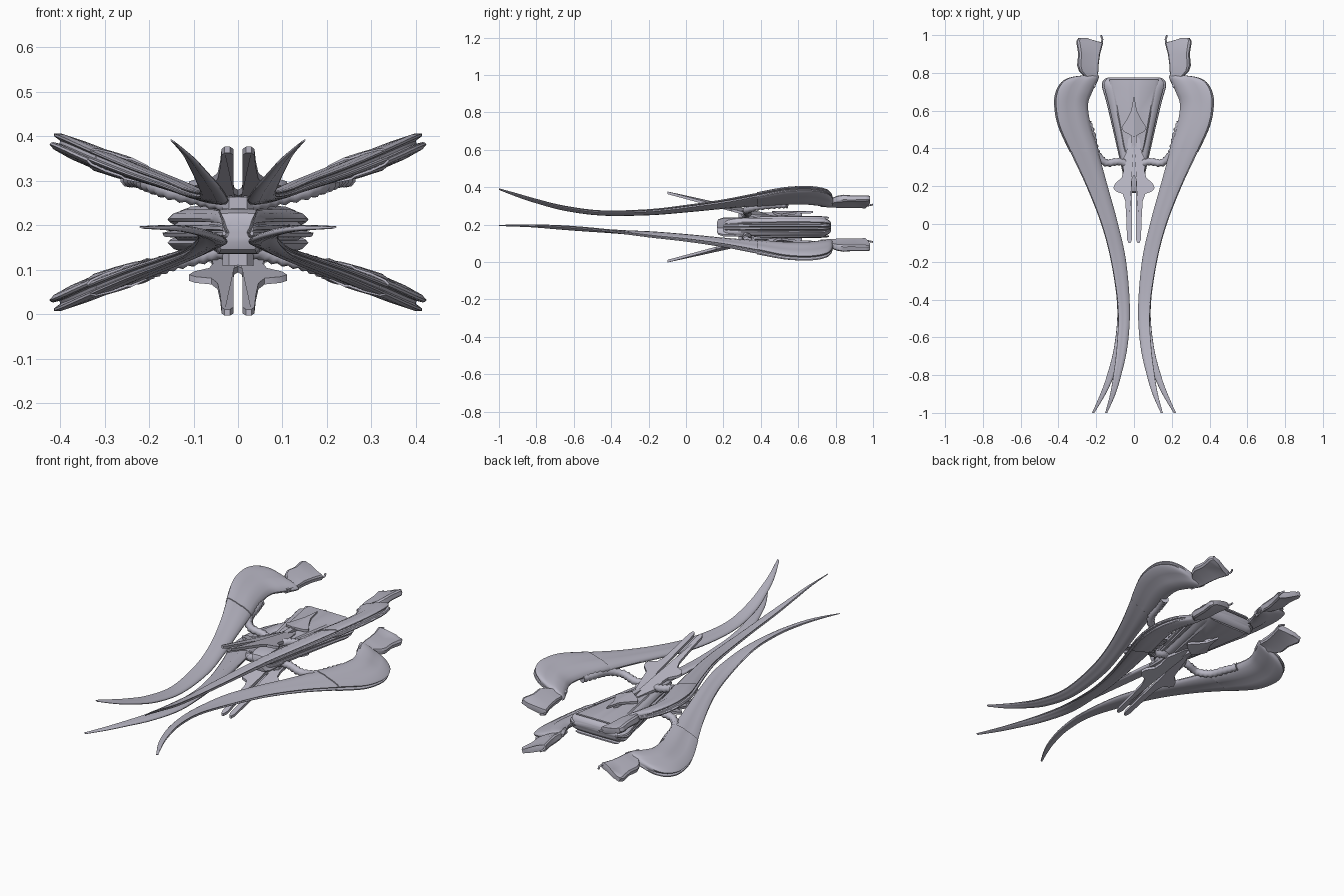
import bpy, bmesh
from mathutils import Vector

cube = bpy.data.objects.get("Cube")
if cube:
    bpy.data.objects.remove(cube)

metal = bpy.data.materials.new("pale_violet_grey")
metal.use_nodes = True
COLOUR = (0.48, 0.47, 0.55, 1)
metal.diffuse_color = COLOUR
metal.node_tree.nodes["Principled BSDF"].inputs["Base Color"].default_value = COLOUR

ARM_MID = 0.207   # height of the mirror plane of the arms
HULL_MID = 0.187  # height of the mirror plane of the hull


def finish(bm, name, mirror=False, angle=0.6):
    bmesh.ops.recalc_face_normals(bm, faces=bm.faces)
    mesh = bpy.data.meshes.new(name)
    bm.to_mesh(mesh)
    bm.free()
    mesh.materials.append(metal)
    ob = bpy.data.objects.new(name, mesh)
    bpy.context.collection.objects.link(ob)
    bpy.ops.object.select_all(action="DESELECT")
    ob.select_set(True)
    bpy.context.view_layer.objects.active = ob
    bpy.ops.object.shade_smooth_by_angle(angle=angle)
    if mirror:
        ob.modifiers.new("both_sides", "MIRROR").use_mirror_merge = False
    return ob


def smooth(rows, steps=5):
    """Catmull-Rom interpolation through rows of numbers."""
    rows = [Vector(r) for r in rows]
    pts = [rows[0]] + rows + [rows[-1]]
    out = []
    for a, b, c, d in zip(pts, pts[1:], pts[2:], pts[3:]):
        for i in range(steps):
            t = i / steps
            out.append(0.5 * (2 * b + (c - a) * t + (2 * a - 5 * b + 4 * c - d) * t * t
                              + (3 * b - a - 3 * c + d) * t ** 3))
    return out + [rows[-1]]


def loft(name, stations, profile, mirror=True):
    """Skin a (u, v) profile over stations of y, inner x z, outer x z, thickness."""
    bm = bmesh.new()
    rings = []
    for y, xi, zi, xo, zo, t in stations:
        across = Vector((xo - xi, 0, zo - zi))
        normal = Vector((-across.z, 0, across.x)).normalized() * t / 2
        rings.append([bm.verts.new(Vector((xi, y, zi)) + across * u + normal * v)
                      for u, v in profile])
    for r, s in zip(rings, rings[1:]):
        for i in range(len(r)):
            j = (i + 1) % len(r)
            bm.faces.new((r[i], r[j], s[j], s[i]))
    bm.faces.new(rings[0])
    bm.faces.new(rings[-1])
    return finish(bm, name, mirror)


def flip(rows, mid=ARM_MID):
    return [(y, xi, 2 * mid - zi, xo, 2 * mid - zo, t) for y, xi, zi, xo, zo, t in rows]


def fold(top):
    return top + [(u, -v) for u, v in reversed(top)]


def widen(half):
    """Turn a right half (x, v), listed top to bottom, into a full profile."""
    return [(0.5 + x / 2, v) for x, v in half] + [(0.5 - x / 2, v) for x, v in reversed(half)]


# Long swept arms: a flat blade with a ridge and a grooved outer edge
BLADE = fold([(0, .15), (.04, .5), (.15, .8), (.4, 1), (.46, .88), (.7, .9),
              (.93, .75), (1, .5), (.99, .3), (.9, .15)])
rear = [
    (-.2, .042, .256, .12, .275, .024),
    (0, .085, .273, .172, .296, .03),
    (.2, .14, .293, .25, .324, .036),
    (.38, .19, .307, .333, .358, .042),
    (.52, .232, .315, .395, .386, .042),
    (.63, .248, .316, .415, .394, .042),
    (.7, .225, .31, .407, .39, .042),
    (.75, .2, .303, .378, .378, .04),
    (.775, .19, .302, .335, .36, .034),
    (.785, .188, .302, .28, .34, .02),
]
upper_front = [
    (-1, .142, .386, .152, .393, .004),
    (-.9, .098, .348, .125, .364, .01),
    (-.8, .068, .316, .108, .334, .014),
    (-.65, .035, .278, .09, .296, .018),
    (-.45, .022, .253, .084, .27, .02),
]
lower_front = [
    (-1, .21, .193, .222, .197, .004),
    (-.9, .15, .192, .178, .197, .01),
    (-.8, .105, .188, .142, .196, .014),
    (-.65, .055, .176, .104, .19, .018),
    (-.45, .024, .164, .088, .172, .02),
]
arms = {"upper": smooth(upper_front + rear), "lower": smooth(lower_front + flip(rear))}
for level, rows in arms.items():
    loft(level + "_arm", rows, BLADE)
    # Thicker shell over the broad rear of the arm
    shell = [(y, xi - .003, zi, xo + .003, zo, t * 1.25)
             for y, xi, zi, xo, zo, t in rows if y > .37]
    loft(level + "_arm_shell", shell, BLADE)

# Flared nozzles behind the arms
NOZZLE = fold([(0, .6), (.06, 1), (.5, .8), (.92, 1), (1, .6)])
nozzle = [
    (.72, .21, .306, .26, .328, .03),
    (.77, .2, .304, .25, .328, .03),
    (.81, .192, .304, .288, .34, .036),
    (.84, .192, .304, .297, .344, .04),
    (.9, .183, .303, .292, .342, .034),
    (.96, .166, .3, .302, .344, .034),
    (.968, .2, .308, .302, .344, .032),
    (.985, .255, .328, .292, .342, .026),
]
for level, rows in (("upper", nozzle), ("lower", flip(nozzle))):
    loft(level + "_nozzle", rows, NOZZLE)


def tube(name, points, radius, ribs):
    data = bpy.data.curves.new(name, "CURVE")
    data.dimensions = "3D"
    data.bevel_depth = radius
    data.bevel_resolution = 3
    data.use_fill_caps = True
    path = smooth(points, 6)
    spline = data.splines.new("POLY")
    spline.points.add(len(path) - 1)
    for i, (p, q) in enumerate(zip(spline.points, path)):
        p.co = (*q, 1)
        p.radius = 0.75 if ribs and i % 2 else 1
    data.materials.append(metal)
    bpy.context.collection.objects.link(bpy.data.objects.new(name, data))


# Ribbed struts and nozzle hooks
for side, sx in (("left", 1), ("right", -1)):
    for level, sz in (("upper", 1), ("lower", -1)):
        strut = [(.02, .31, .05), (.08, .33, .064), (.15, .325, .08),
                 (.2, .38, .098), (.222, .47, .108), (.245, .54, .11)]
        tube(f"{level}_{side}_strut", [(sx * x, y, ARM_MID - .01 + sz * z) for x, y, z in strut],
             .022, True)
        hook = [(.18, .95, .094), (.17, .965, .094), (.168, .98, .096), (.175, .998, .1)]
        tube(f"{level}_{side}_hook", [(sx * x, y, ARM_MID + sz * z) for x, y, z in hook],
             .005, False)


def centred(rows, z=HULL_MID):
    return [(y, -w, z, w, z, h) for y, w, h in rows]


# Fan-shaped hull with grooved flanks
HULL = widen([(.2, 1), (.72, .96), (.86, .8), (.93, .55), (.9, .42), (.8, .4), (.84, .3),
              (.98, .25), (1, .08), (.9, 0), (1, -.08), (.98, -.25), (.84, -.3), (.8, -.4),
              (.9, -.42), (.93, -.55), (.86, -.8), (.72, -.96), (.2, -1)])
hull = [(.2, .035, .07), (.23, .05, .09), (.35, .078, .1), (.5, .112, .102), (.65, .148, .102),
        (.72, .168, .1), (.75, .168, .088), (.768, .155, .066), (.776, .135, .04)]
loft("hull", centred(smooth(hull, 3)), HULL, False)

# Pinched prow
PROW = widen([(.3, 1), (.9, .95), (.75, .3), (.58, -.1), (.7, -.5), (1, -.8), (.9, -1)])
prow = [(.165, .034, .05), (.172, .042, .082), (.2, .047, .1), (.26, .05, .104), (.34, .05, .1)]
loft("prow", centred(prow), PROW, False)

# Raised covers with two ribs, top and bottom
COVER = widen([(.12, .8), (.2, 1), (.28, .8), (.85, .7), (1, -1)])
cover = [(.38, .05, .01), (.42, .062, .018), (.6, .1, .018), (.72, .125, .016), (.765, .13, .008)]
for level, s in (("top", 1), ("bottom", -1)):
    rows = [(y, xi, z + s * .05, xo, z + s * .05, s * h)
            for y, xi, z, xo, _, h in centred(cover)]
    loft(level + "_cover", rows, COVER, False)


def plate(name, outline, height, thick, s):
    """Half plate in plan, tilted by a height rule and mirrored to both sides."""
    bm = bmesh.new()
    layers = [[bm.verts.new((x, y, HULL_MID + s * (height(x, y) + d))) for x, y in outline]
              for d in (-thick / 2, thick / 2)]
    n = len(outline)
    for i in range(n):
        j = (i + 1) % n
        bm.faces.new((layers[0][i], layers[0][j], layers[1][j], layers[1][i]))
    bm.faces.new(layers[0])
    bm.faces.new(layers[1])
    return finish(bm, name, True)


# Forked fins, diamond spikes and their mounts
fork = [(.018, -.1), (.03, -.1), (.037, -.08), (.04, .02), (.046, .12), (.06, .16), (.095, .172),
        (.11, .19), (.1, .215), (.065, .245), (.056, .28), (.06, .34), (.04, .38), (.03, .45),
        (0, .48), (0, .26), (.01, .24), (.01, -.08)]
diamond = [(0, .46), (.055, .49), (.066, .51), (.035, .56), (.015, .6), (0, .68)]
mount = [(0, .28), (.02, .28), (.035, .3), (.035, .35), (.014, .4), (.012, .6), (0, .62)]
for level, s in (("top", 1), ("bottom", -1)):
    plate(level + "_forked_fin", fork, lambda x, y: max(.183 - .27 * (y + .1), .056), .014, s)
    plate(level + "_diamond_spike", diamond, lambda x, y: .08 - .25 * x, .012, s)
    plate(level + "_fin_mount", mount, lambda x, y: .06, .034, s)
